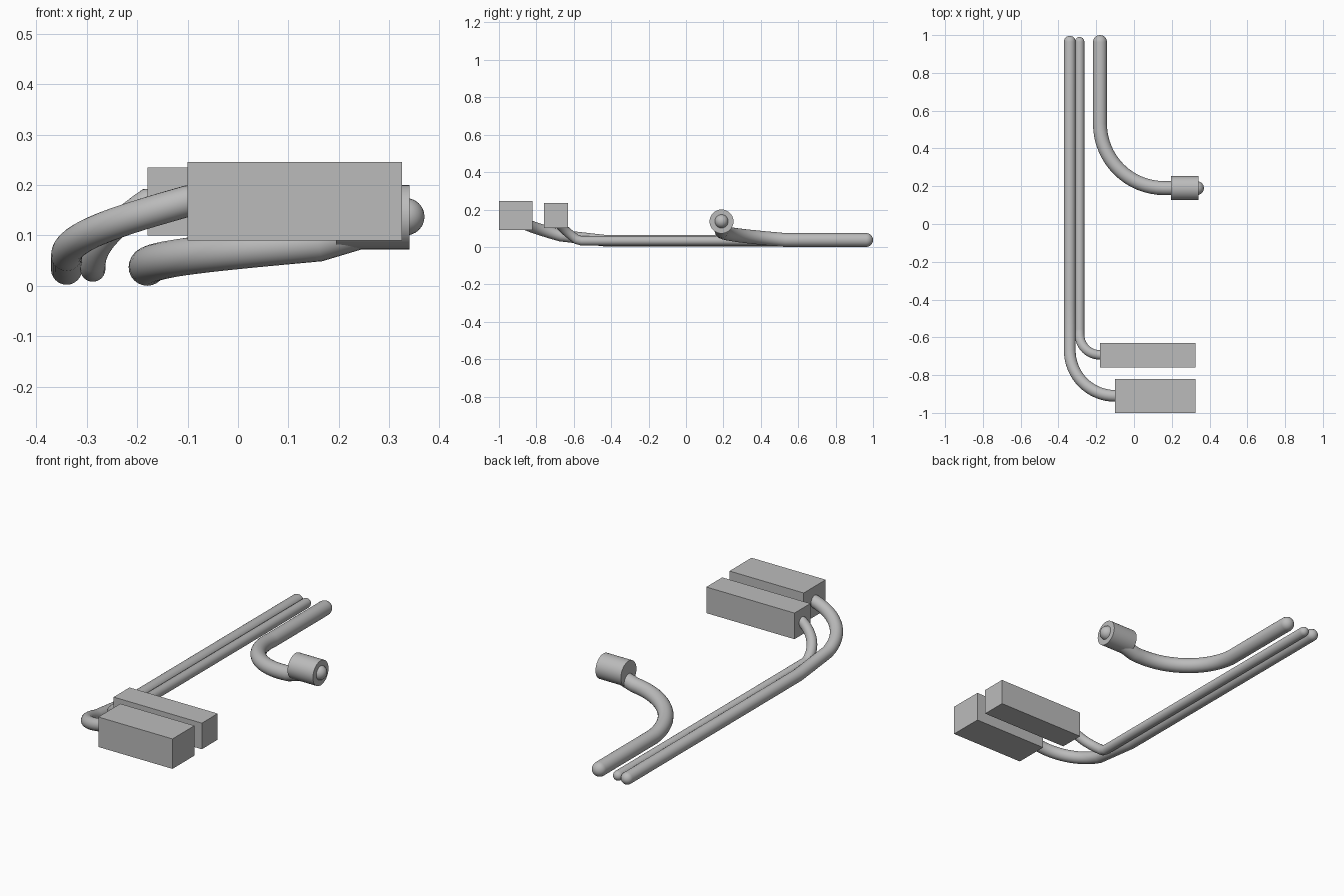
import bpy
import bmesh
from math import sin, cos, pi, radians
from mathutils import Vector, Matrix

default = bpy.data.objects.get("Cube")
if default:
    bpy.data.objects.remove(default, do_unlink=True)

GREY = (0.5, 0.5, 0.5, 1)
grey = bpy.data.materials.new("plain grey")
grey.use_nodes = True
grey.diffuse_color = GREY
grey.node_tree.nodes["Principled BSDF"].inputs["Base Color"].default_value = GREY


def finish(name, bm, smooth=False):
    bmesh.ops.recalc_face_normals(bm, faces=bm.faces)
    mesh = bpy.data.meshes.new(name)
    bm.to_mesh(mesh)
    bm.free()
    mesh.materials.append(grey)
    obj = bpy.data.objects.new(name, mesh)
    bpy.context.collection.objects.link(obj)
    if smooth:
        bpy.ops.object.select_all(action="DESELECT")
        obj.select_set(True)
        bpy.context.view_layer.objects.active = obj
        bpy.ops.object.shade_smooth_by_angle(angle=radians(35))


def box(name, low, high):
    low, high = Vector(low), Vector(high)
    bm = bmesh.new()
    bmesh.ops.create_cube(bm, size=1, matrix=Matrix.Translation((low + high) / 2)
                          @ Matrix.Diagonal((*(high - low), 1)))
    finish(name, bm)


def pipe(name, path, radius, sides=24, cap_steps=6):
    """Sweep a circle along the path and round off both ends."""
    pts = [Vector(p) for p in path]
    last = len(pts) - 1
    dirs = [(b - a).normalized() for a, b in zip(pts, pts[1:])]
    rings = []  # centre, direction, ring radius
    for i, p in enumerate(pts):
        d = (dirs[max(i - 1, 0)] + dirs[min(i, last - 1)]).normalized()
        rings.append((p, d, radius))
    for k in range(1, cap_steps):
        a = k * pi / 2 / cap_steps
        rings.insert(0, (pts[0] - dirs[0] * radius * sin(a), dirs[0], radius * cos(a)))
        rings.append((pts[-1] + dirs[-1] * radius * sin(a), dirs[-1], radius * cos(a)))
    bm = bmesh.new()
    loops = []
    for centre, d, r in rings:
        side = d.cross(Vector((0, 0, 1))).normalized()
        up = side.cross(d)
        loops.append([bm.verts.new(centre + r * (side * cos(t) + up * sin(t)))
                      for t in (2 * pi * j / sides for j in range(sides))])
    for a, b in zip(loops, loops[1:]):
        for j in range(sides):
            k = (j + 1) % sides
            bm.faces.new((a[j], a[k], b[k], b[j]))
    # close each rounded end with a pole
    for loop, tip in ((loops[0], pts[0] - dirs[0] * radius),
                      (loops[-1], pts[-1] + dirs[-1] * radius)):
        pole = bm.verts.new(tip)
        for j in range(sides):
            bm.faces.new((loop[j], loop[(j + 1) % sides], pole))
    finish(name, bm, True)


def bend(x, y, r, z_start, z_end, steps=16):
    """Quarter turn from heading -y to heading +x, climbing evenly."""
    return [(x + r * (1 - cos(t * pi / 2)), y - r * sin(t * pi / 2),
             z_start + (z_end - z_start) * t)
            for t in (i / steps for i in range(steps + 1))]


# rectangular end boxes
box("front_box", (-0.1, -1, 0.09), (0.325, -0.82, 0.245))
box("rear_box", (-0.18, -0.76, 0.1), (0.325, -0.63, 0.235))

# two long pipes that turn into the boxes
pipe("outer_pipe", [(-0.34, 0.965, 0.033), (-0.34, -0.43, 0.033)]
     + bend(-0.34, -0.67, 0.24, 0.06, 0.168) + [(0, -0.91, 0.18)], 0.031)
pipe("inner_pipe", [(-0.288, 0.965, 0.033), (-0.288, -0.56, 0.033)]
     + bend(-0.288, -0.585, 0.108, 0.04, 0.168) + [(-0.1, -0.693, 0.17)], 0.025)

# short pipe whose rounded tip pokes out of the round fitting
pipe("short_pipe", [(-0.18, 0.963, 0.037)]
     + bend(-0.18, 0.53, 0.34, 0.037, 0.085) + [(0.333, 0.19, 0.137)], 0.037)

# round fitting
bm = bmesh.new()
bmesh.ops.create_cone(bm, cap_ends=True, segments=32, radius1=0.064, radius2=0.064,
                      depth=0.145, matrix=Matrix.Translation((0.268, 0.19, 0.136))
                      @ Matrix.Rotation(pi / 2, 4, "Y"))
finish("round_fitting", bm, True)
